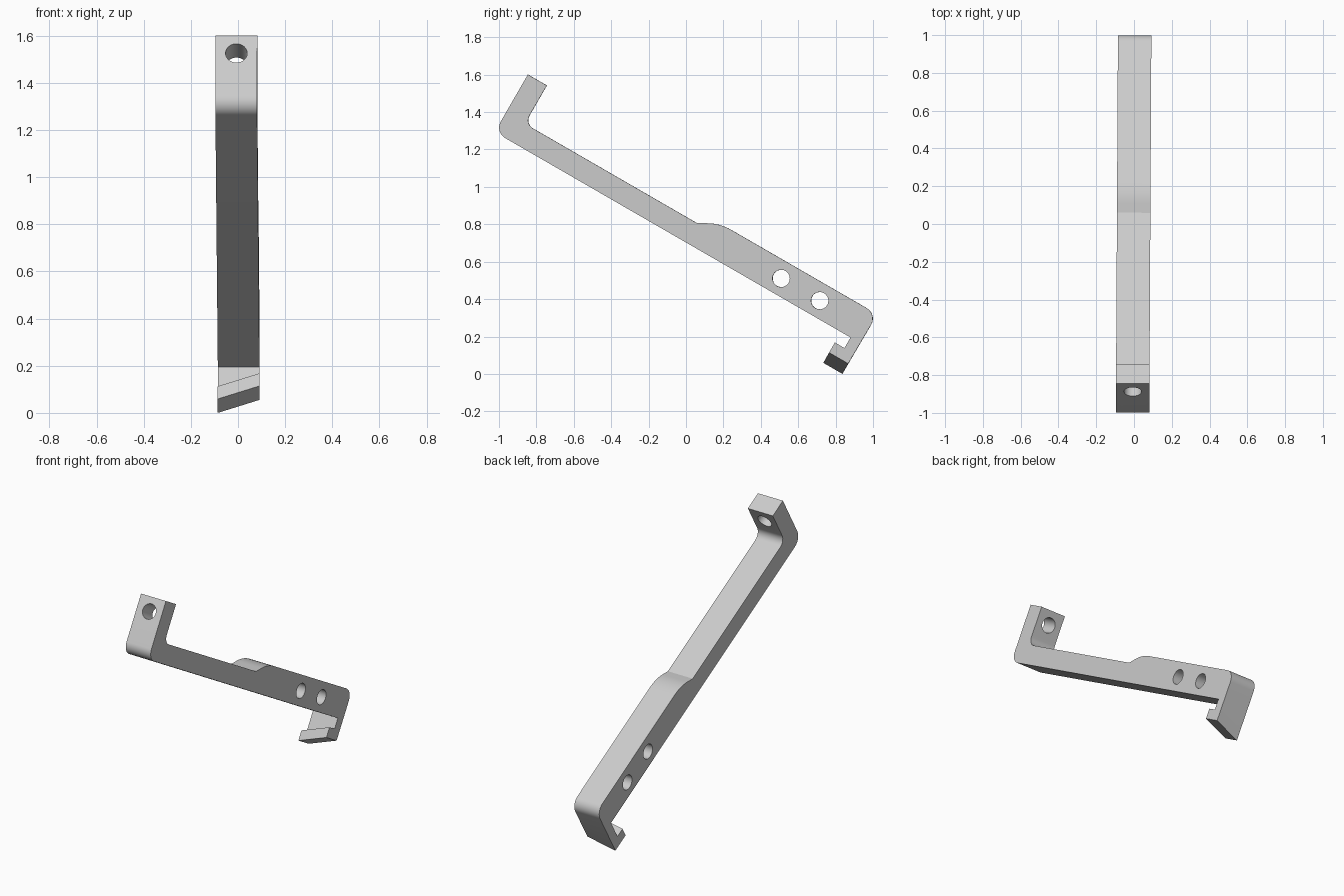
import bpy, bmesh
from math import radians, cos, sin, pi
from mathutils import Matrix, Vector

cube = bpy.data.objects.get("Cube")
if cube:
    bpy.data.objects.remove(cube, do_unlink=True)

HALF = 0.0885      # half the bar width
TILT = radians(-30)
SLANT = 0.36       # slope of the hook across the width


def arc(cu, cv, r, start, end, steps=10):
    """Points of a fillet, angles in degrees."""
    angles = [radians(start + (end - start) * i / steps) for i in range(steps + 1)]
    return [(cu + r * cos(a), cv + r * sin(a)) for a in angles]


def new_object(name, bm):
    bmesh.ops.recalc_face_normals(bm, faces=bm.faces)
    mesh = bpy.data.meshes.new(name)
    bm.to_mesh(mesh)
    bm.free()
    obj = bpy.data.objects.new(name, mesh)
    bpy.context.collection.objects.link(obj)
    return obj


def cutter(name, centre, axis, radius=0.046):
    bm = bmesh.new()
    turn = Vector((0, 0, 1)).rotation_difference(Vector(axis)).to_matrix().to_4x4()
    bmesh.ops.create_cone(bm, cap_ends=True, segments=40, radius1=radius,
                          radius2=radius, depth=0.3,
                          matrix=Matrix.Translation(centre) @ turn)
    obj = new_object(name, bm)
    obj.hide_render = True
    return obj


# Side profile with the bar lying level
profile = [(-1.534, 0.967)]
profile += arc(-1.469, 0.677, 0.065, 180, 270)      # outer bend of the upright
profile += [(0.663, 0.612), (0.663, 0.515), (0.604, 0.515),
            (0.604, 0.453), (0.722, 0.453)]         # hook and its lip
profile += arc(0.659, 0.726, 0.065, 0, 90)          # outer bend of the hook
profile += arc(-0.179, 0.531, 0.26, 90, 120)        # shoulder of the thick part
profile += [(-0.353, 0.731)]
profile += arc(-1.367, 0.781, 0.05, 270, 180)       # inner bend of the upright
profile += [(-1.417, 0.967)]

bm = bmesh.new()
face = bm.faces.new([bm.verts.new((-HALF, u, v)) for u, v in profile])
side = bmesh.ops.extrude_face_region(bm, geom=[face])
bmesh.ops.translate(bm, vec=(2 * HALF, 0, 0),
                    verts=[g for g in side["geom"] if isinstance(g, bmesh.types.BMVert)])
# Skew the hook end across the width
for vert in bm.verts:
    if vert.co.z < 0.58:
        vert.co.z += SLANT * vert.co.x
bracket = new_object("bracket_bar", bm)

# Two cross holes in the thick part and one through the upright
cutters = [cutter("cross_hole_cutter", (0, u, 0.70), (1, 0, 0)) for u in (0.184, 0.422)]
cutters.append(cutter("upright_hole_cutter", (0, -1.475, 0.881), (0, 1, 0)))
bpy.context.view_layer.objects.active = bracket
for c in cutters:
    mod = bracket.modifiers.new("hole", 'BOOLEAN')
    mod.operation = 'DIFFERENCE'
    mod.solver = 'EXACT'
    mod.object = c
    bpy.ops.object.modifier_apply(modifier=mod.name)
for c in cutters:
    bpy.data.objects.remove(c, do_unlink=True)

# Tilt the bar and give it its slight yaw
bracket.data.transform(Matrix.Rotation(TILT, 4, 'X'))
yaw = Matrix.Rotation(-0.0055, 4, 'Z')
bracket.data.transform(Matrix.Translation((-0.002, 0, 0)) @ yaw)
lowest = min(v.co.z for v in bracket.data.vertices)
bracket.data.transform(Matrix.Translation((0, 0, -lowest)))

# Plain grey material
grey = bpy.data.materials.new("light_grey")
grey.use_nodes = True
colour = (0.6, 0.6, 0.6, 1)
grey.diffuse_color = colour
grey.node_tree.nodes["Principled BSDF"].inputs["Base Color"].default_value = colour
bracket.data.materials.clear()
bracket.data.materials.append(grey)
for poly in bracket.data.polygons:
    poly.material_index = 0

bpy.ops.object.select_all(action='DESELECT')
bracket.select_set(True)
bpy.context.view_layer.objects.active = bracket
bpy.ops.object.shade_smooth_by_angle(angle=radians(25))
